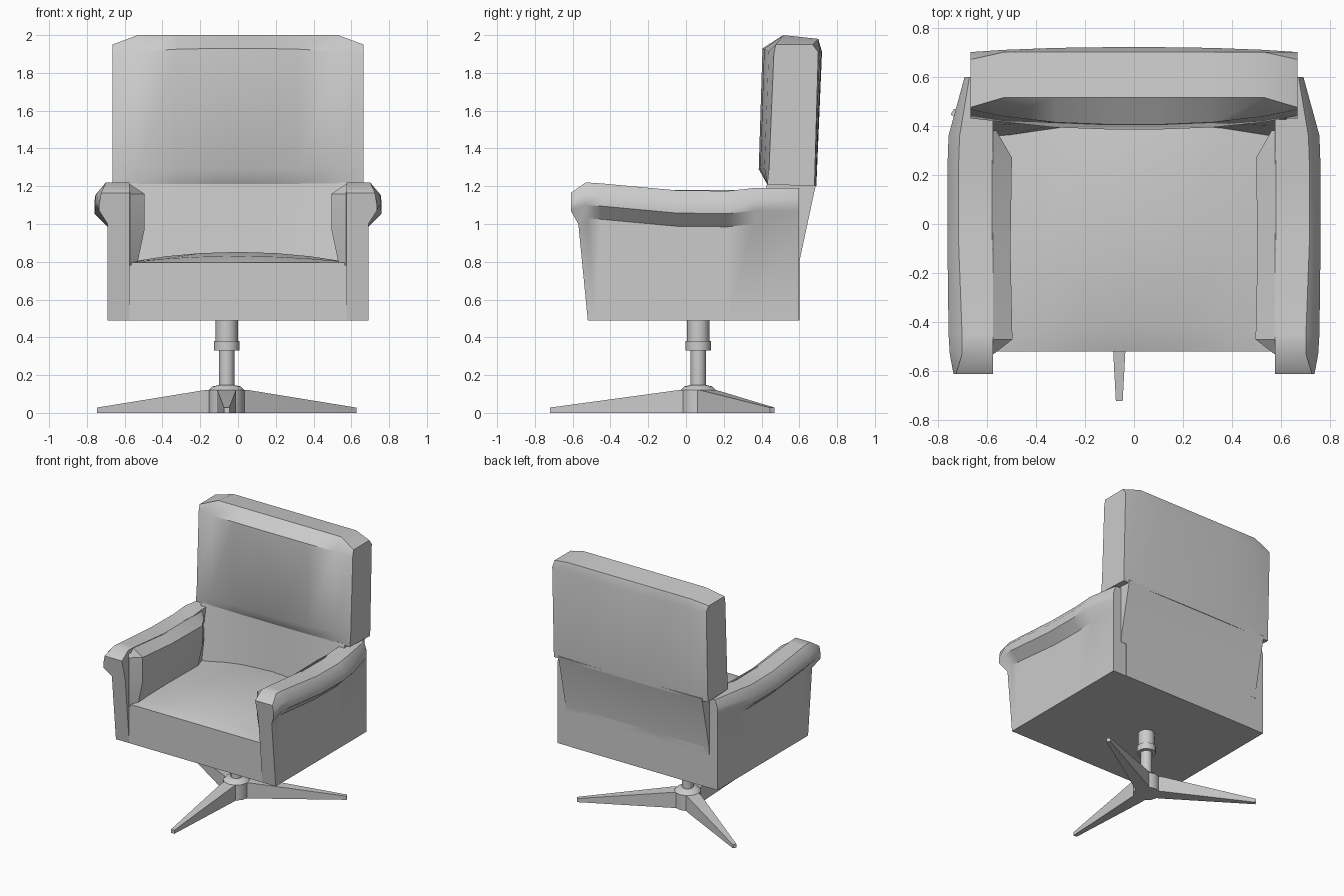
import bpy, bmesh, math
from mathutils import Vector

if "Cube" in bpy.data.objects:
    bpy.data.objects.remove(bpy.data.objects["Cube"])


def finish(name, bm, angle, mirror=False):
    bmesh.ops.recalc_face_normals(bm, faces=bm.faces)
    me = bpy.data.meshes.new(name)
    bm.to_mesh(me)
    bm.free()
    ob = bpy.data.objects.new(name, me)
    bpy.context.collection.objects.link(ob)
    bpy.ops.object.select_all(action='DESELECT')
    ob.select_set(True)
    bpy.context.view_layer.objects.active = ob
    bpy.ops.object.shade_smooth_by_angle(angle=math.radians(angle))
    if mirror:
        ob.modifiers.new("mirror", 'MIRROR')
    return ob


def loft(name, sections, angle=35, mirror=False):
    """Skin closed cross-sections in order and cap both ends."""
    bm = bmesh.new()
    rings = [[bm.verts.new(p) for p in s] for s in sections]
    for a, b in zip(rings, rings[1:]):
        for i in range(len(a)):
            j = (i + 1) % len(a)
            bm.faces.new((a[i], a[j], b[j], b[i]))
    bm.faces.new(rings[0])
    bm.faces.new(rings[-1])
    return finish(name, bm, angle, mirror)


def turned(name, profile, centre, sides=12):
    """Lofted round part from (radius, z) pairs."""
    rings = [[(centre[0] + r * math.cos(2 * math.pi * k / sides),
               centre[1] + r * math.sin(2 * math.pi * k / sides), z)
              for k in range(sides)] for r, z in profile]
    return loft(name, rings)


# Crowned seat cushion and body
secs = []
for x in (-.575, -.38, -.2, 0, .2, .38, .575):
    c = 1 - (x / .575) ** 2
    secs.append([(x, y, z) for y, z in (
        (-.52, .49), (-.52, .795), (-.42, .8 + .03 * c), (-.1, .8 + .052 * c),
        (.45, .8 + .05 * c), (.6, .8), (.6, .49))])
loft("seat", secs)

# Lower back with a hollowed front, flaring rearward towards the top
secs = []
for x in (-.62, -.56, -.28, 0, .28, .56, .62):
    c = max(0, 1 - (x / .56) ** 2)
    secs.append([(x, y, z) for y, z in (
        (.35 + .05 * c, .75), (.40 + .02 * c, 1.05), (.43, 1.22),
        (.69, 1.22), (.60, .80), (.60, .75))])
loft("lower_back", secs)

# Headrest, bulging forward in the middle and chamfered at its top corners
end = [(.43, 1.21), (.44, 1.3), (.465, 1.9), (.475, 1.95),
       (.67, 1.95), (.70, 1.91), (.68, 1.2)]
mid = [(.43, 1.21), (.385, 1.29), (.405, 1.93), (.515, 2.0),
       (.70, 1.98), (.72, 1.91), (.69, 1.2)]
secs = []
for x, t, top in ((-.665, 0, 0), (-.53, .45, 1), (-.32, .85, 1), (-.1, 1, 1),
                  (.1, 1, 1), (.32, .85, 1), (.53, .45, 1), (.665, 0, 0)):
    secs.append([])
    for i, ((y0, z0), (y1, z1)) in enumerate(zip(end, mid)):
        w = top if i in (3, 4) else t
        secs[-1].append((x, y0 + (y1 - y0) * w, z0 + (z1 - z0) * w))
loft("headrest", secs)

# Arms: (station y, top z, roll x, top outer x)
secs = []
for y, zt, roll, tx in ((-.61, 1.165, .735, .725), (-.53, 1.22, .75, .70),
                        (-.45, 1.215, .755, .70), (-.05, 1.178, .76, .715),
                        (.22, 1.175, .76, .715), (.36, 1.19, .755, .71),
                        (.598, 1.19, .69, .67)):
    first = y < -.6
    low = -.52 if first else max(y, -.48)
    neck = -.57 if first else max(y, -.52)
    nz = 1.0 if first else zt - .19
    secs.append([(.575, low, .49), (.69, low, .49), (.69, neck, nz),
                 (roll, y, nz + .07), (roll, y, zt - .06),
                 (tx, y, zt), (.575, y, zt), (.575, neck, nz)])
loft("arm", secs, 40, True)

# Inner arm pads
secs = []
for y, x in ((-.53, .572), (-.47, .495), (-.1, .503), (.27, .497), (.38, .56)):
    zt = 1.215 if y < -.4 else 1.18
    secs.append([(.585, y, .78), (min(.572, x + .04), y, .78), (x, y, .97),
                 (x, y, zt - .055), (.578, y, zt), (.585, y, zt)])
loft("arm_pad", secs, 30, True)

# Pedestal
hub = Vector((-.06, .065, 0))
turned("hub", [(.095, 0), (.095, .12), (.075, .14), (.042, .147)], hub)
turned("post", [(.041, .13), (.041, .34)], hub)
turned("collar", [(.068, .33), (.068, .38)], hub)
turned("column", [(.059, .38), (.059, .495)], hub)

# Three tapered feet
for k in range(3):
    a = math.radians(-90 + 120 * k)
    d, s = Vector((math.cos(a), math.sin(a), 0)), Vector((-math.sin(a), math.cos(a), 0))
    secs = []
    for r, w, h in ((.04, .05, .12), (.11, .05, .12), (.785, .014, .028)):
        p = hub + d * r
        secs.append([p - s * w, p + s * w, p + s * w + Vector((0, 0, h)),
                     p - s * w + Vector((0, 0, h))])
    loft(f"foot_{k + 1}", secs, 20)
